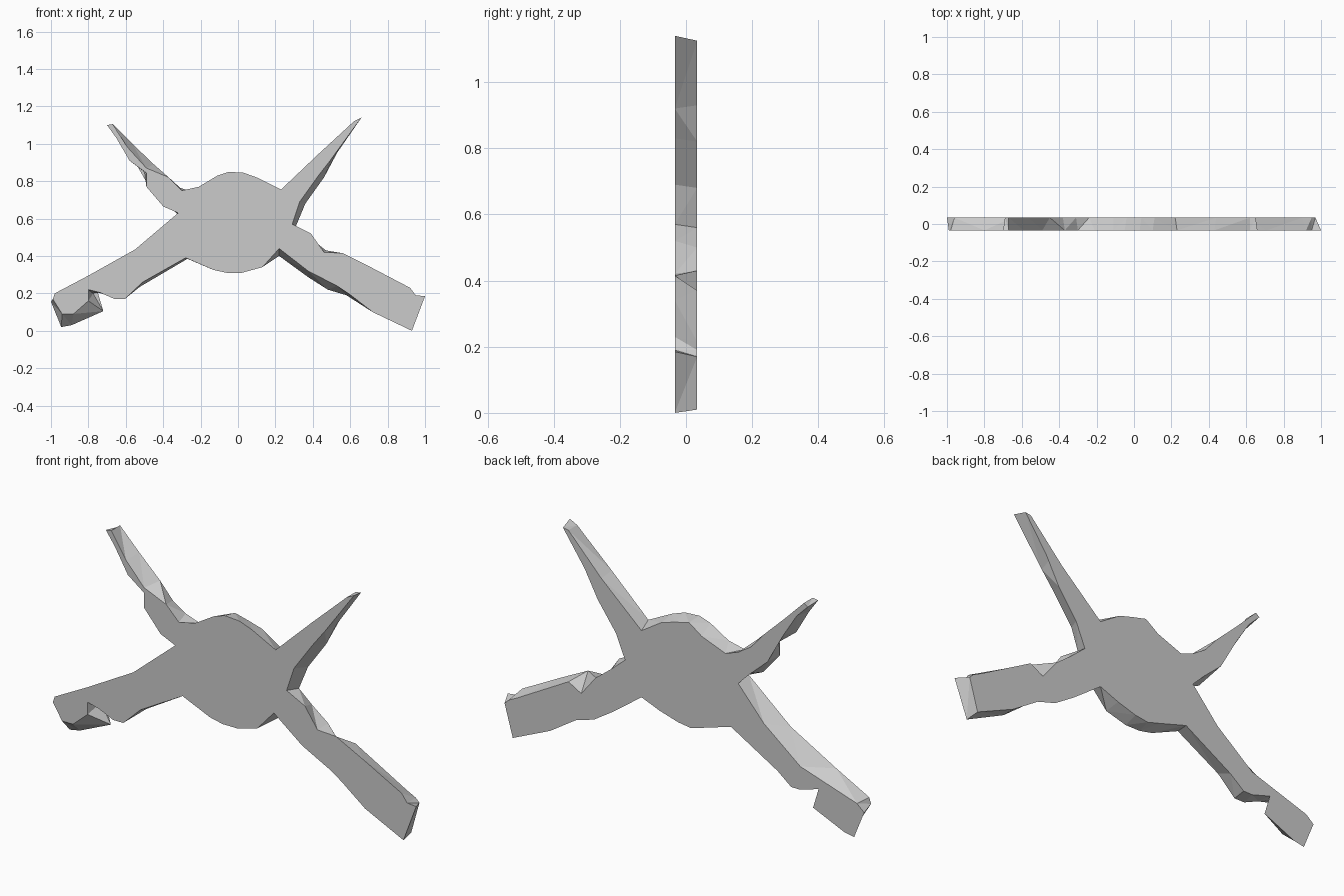
import bpy, bmesh

if "Cube" in bpy.data.objects:
    bpy.data.objects.remove(bpy.data.objects["Cube"])

T = 0.034  # half thickness of the slab

# Shared seam points, each as (front x, front z, back x, back z)
J = {
    "left_low": (-.32, .63, -.31, .61),
    "left_top": (-.21, .77, -.24, .74),
    "right_top": (.23, .755, .22, .73),
    "right_mid": (.29, .57, .31, .56),
    "right_low": (.22, .44, .22, .40),
    "left_bottom": (-.28, .39, -.27, .385),
}


def slab(name, items, seams):
    """Flat-faced slab from paired front/back outlines; seam segments stay open."""
    pts = []
    for it in items:
        p = J[it] if isinstance(it, str) else it
        pts.append(p if len(p) == 4 else p + p)
    bm = bmesh.new()
    front = [bm.verts.new((p[0], -T, p[1])) for p in pts]
    back = [bm.verts.new((p[2], T, p[3])) for p in pts]
    bm.faces.new(front)
    bm.faces.new(back[::-1])
    n = len(pts)
    for i in range(n):
        j = (i + 1) % n
        if (items[i], items[j]) not in seams:
            bm.faces.new((front[j], front[i], back[i], back[j]))
    bmesh.ops.triangulate(bm, faces=bm.faces[:], ngon_method='EAR_CLIP')
    bmesh.ops.recalc_face_normals(bm, faces=bm.faces[:])
    me = bpy.data.meshes.new(name)
    bm.to_mesh(me)
    bm.free()
    ob = bpy.data.objects.new(name, me)
    bpy.context.collection.objects.link(ob)
    return ob


# Round body; limbs attach along four seams
slab("body", [
    "left_low", "left_top", (-.11, .83, -.11, .79), (-.05, .85, -.04, .84),
    (.03, .845, .04, .82), (.10, .82, .11, .80), "right_top", "right_mid", "right_low",
    (.13, .34, .12, .36), (.02, .31, .02, .33), (-.06, .31, -.05, .32),
    (-.13, .325, -.12, .34), "left_bottom",
], {("left_low", "left_top"), ("right_top", "right_mid"),
    ("right_mid", "right_low"), ("left_bottom", "left_low")})

# Upper right limb: straight taper to a point
slab("upper_right_limb", [
    "right_top", (.43, .945, .44, .93), (.62, 1.12), (.66, 1.14, .65, 1.125),
    (.50, .92, .515, .93), (.43, .83, .46, .82), (.33, .69, .36, .68), "right_mid",
], {("right_mid", "right_top")})

# Lower right limb: bent, with a square end
slab("lower_right_limb", [
    "right_mid", (.39, .52, .38, .50), (.46, .42, .47, .43), (.56, .415, .55, .33),
    (.71, .34, .62, .37), (.92, .23, .90, .215), (.95, .19), (1.0, .185, .97, .17),
    (.93, .0, .925, .01), (.72, .10), (.59, .20, .58, .19), (.53, .24, .48, .22),
    (.375, .32, .375, .287), "right_low",
], {("right_low", "right_mid")})

# Lower left limb: thick, with a notched, sloped end
slab("lower_left_limb", [
    "left_low", (-.55, .435, -.45, .45), (-.80, .295, -.65, .29), (-.98, .20, -.96, .19),
    (-.99, .17, -1.0, .155), (-.94, .09, -.945, .02), (-.88, .09, -.89, .03),
    (-.80, .16, -.72, .105), (-.80, .22, -.775, .20), (-.74, .205, -.75, .205),
    (-.66, .17, -.65, .175), (-.605, .17, -.60, .175), (-.51, .26, -.525, .235),
    "left_bottom",
], {("left_bottom", "left_low")})

# Upper left limb: pinched in the middle, tapered tip
slab("upper_left_limb", [
    "left_low", (-.40, .665, -.38, .68), (-.49, .77, -.47, .76), (-.485, .84, -.50, .85),
    (-.58, .91, -.56, .92), (-.65, 1.03, -.63, 1.03), (-.70, 1.10, -.69, 1.09),
    (-.67, 1.105), (-.59, .98, -.565, 1.0), (-.49, .87, -.45, .89),
    (-.37, .82, -.38, .81), (-.30, .75, -.31, .765), "left_top",
], {("left_top", "left_low")})
